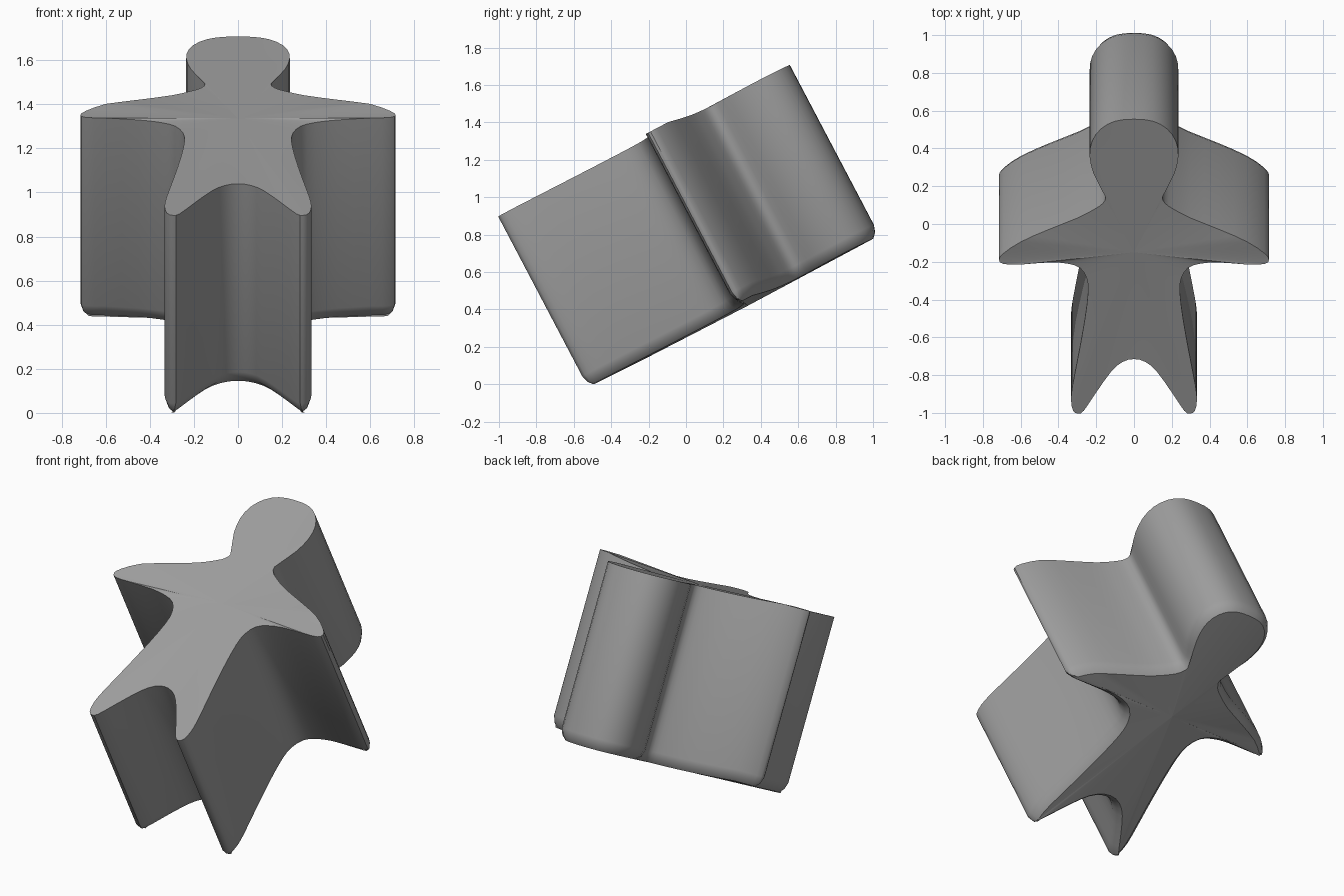
import bpy, bmesh, math
from mathutils import Vector, Matrix

if "Cube" in bpy.data.objects:
    bpy.data.objects.remove(bpy.data.objects["Cube"])

TILT = math.atan(0.526)
C = math.cos(TILT)

# right half of the figure outline on the sloping top face, as seen from above
half = [(0, .555), (.10, .545), (.175, .505), (.222, .44), (.235, .36),
        (.215, .27), (.175, .195), (.15, .145), (.165, .11), (.21, .08),
        (.30, .035), (.45, -.02), (.60, -.08), (.69, -.14), (.715, -.175),
        (.69, -.197), (.60, -.2), (.45, -.195), (.35, -.205), (.285, -.23),
        (.25, -.285), (.243, -.36), (.26, -.5), (.29, -.67), (.325, -.85),
        (.333, -.93), (.322, -.985), (.295, -1.0), (.265, -.985), (.20, -.89),
        (.12, -.78), (.06, -.73), (0, -.715)]
pts = [Vector((x, y / C)) for x, y in half]
pts += [Vector((-p.x, p.y)) for p in reversed(pts[1:-1])]


def smooth_loop(p, steps):
    """Closed Catmull-Rom curve through the points."""
    out, n = [], len(p)
    for i in range(n):
        a, b, c, d = p[i - 1], p[i], p[(i + 1) % n], p[(i + 2) % n]
        for s in range(steps):
            t = s / steps
            out.append(.5 * (2 * b + (c - a) * t + (2 * a - 5 * b + 4 * c - d) * t * t
                             + (3 * b - a - 3 * c + d) * t ** 3))
    return out


def inset(p, amount):
    """Move a clockwise loop inward."""
    out, n = [], len(p)
    for i in range(n):
        t = (p[(i + 1) % n] - p[i - 1]).normalized()
        out.append(p[i] + Vector((t.y, -t.x)) * amount)
    return out


outline = smooth_loop(pts, 2)
bm = bmesh.new()


def lift(x):
    return .032 * min(1, (x / .6) ** 2)


def ring(amount, depth):
    return [bm.verts.new((q.x, q.y, lift(p.x) - depth))
            for p, q in zip(outline, inset(outline, amount))]


# straight walls, then a rounded lower rim
rings = [ring(0, 0), ring(0, .965), ring(.013, 1.005), ring(.038, 1.03)]
n = len(outline)
for a, b in zip(rings, rings[1:]):
    for i in range(n):
        j = (i + 1) % n
        bm.faces.new((a[i], a[j], b[j], b[i]))
# top and bottom caps fan out from the chest
for r, depth in ((rings[0], 0), (rings[-1], 1.035)):
    centre = bm.verts.new((0, -.15 / C, -depth))
    for i in range(n):
        bm.faces.new((centre, r[i], r[(i + 1) % n]))
bmesh.ops.recalc_face_normals(bm, faces=bm.faces)

# tilt so the head end rises, then stand on the ground
bm.transform(Matrix.Translation((0, 0, 1.426)) @ Matrix.Rotation(TILT, 4, 'X'))
low = min(v.co.z for v in bm.verts)
bm.transform(Matrix.Translation((0, 0, -low)))

me = bpy.data.meshes.new("figure_cutter_body")
bm.to_mesh(me)
bm.free()
body = bpy.data.objects.new("figure_cutter_body", me)
bpy.context.collection.objects.link(body)

grey = bpy.data.materials.new("mid grey")
grey.diffuse_color = (.34, .34, .34, 1)
grey.use_nodes = True
grey.node_tree.nodes["Principled BSDF"].inputs["Base Color"].default_value = grey.diffuse_color
me.materials.append(grey)

bpy.context.view_layer.objects.active = body
body.select_set(True)
bpy.ops.object.shade_smooth_by_angle(angle=math.radians(35))
